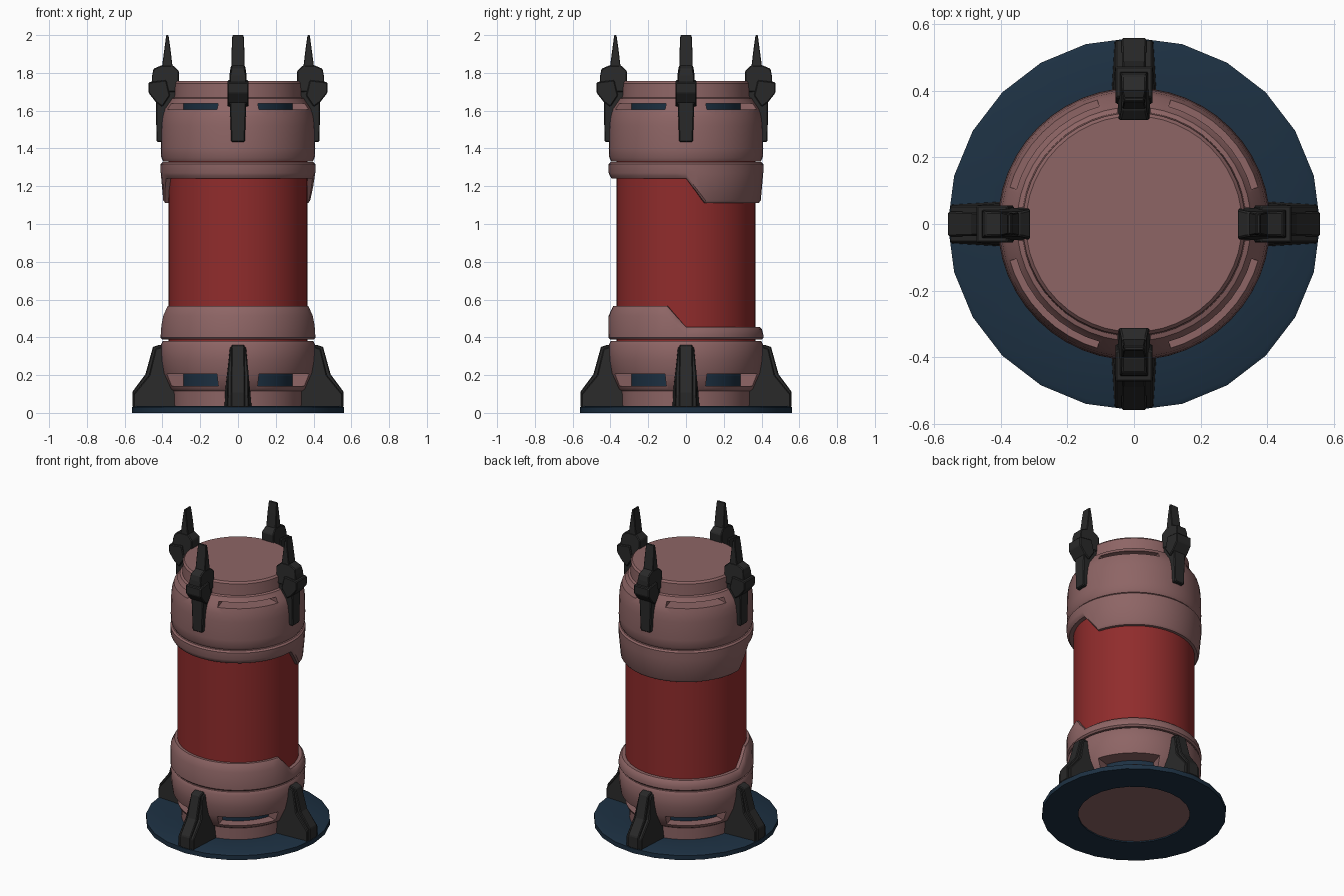
import bpy, bmesh
from math import radians, sin, cos, pi

if "Cube" in bpy.data.objects:
    bpy.data.objects.remove(bpy.data.objects["Cube"])


def material(name, rgb):
    m = bpy.data.materials.new(name)
    m.diffuse_color = (*rgb, 1)
    m.use_nodes = True
    m.node_tree.nodes["Principled BSDF"].inputs["Base Color"].default_value = m.diffuse_color
    return m


PINK = material("dusty_pink", (0.27, 0.13, 0.13))
RED = material("deep_red", (0.28, 0.025, 0.025))
BLUE = material("dark_blue", (0.012, 0.03, 0.055))
BLACK = material("charcoal", (0.022, 0.022, 0.022))


def finish(bm, name, mat, smooth=35):
    bmesh.ops.remove_doubles(bm, verts=bm.verts, dist=1e-5)
    loose = [e for e in bm.edges if not e.link_faces]
    bmesh.ops.delete(bm, geom=loose, context='EDGES')
    bmesh.ops.recalc_face_normals(bm, faces=bm.faces)
    me = bpy.data.meshes.new(name)
    bm.to_mesh(me)
    bm.free()
    ob = bpy.data.objects.new(name, me)
    bpy.context.collection.objects.link(ob)
    if mat:
        me.materials.append(mat)
    if smooth:
        smooth_by_angle(ob, smooth)
    return ob


def activate(ob):
    bpy.ops.object.select_all(action='DESELECT')
    ob.select_set(True)
    bpy.context.view_layer.objects.active = ob


def smooth_by_angle(ob, deg=35):
    activate(ob)
    bpy.ops.object.shade_smooth_by_angle(angle=radians(deg))


def revolve(name, section, mat, start=0, end=360, step=7.5, smooth=35):
    """Sweep a closed (r, z) section round z; section may depend on the angle."""
    bm = bmesh.new()
    full = end - start == 360
    count = round((end - start) / step) + (0 if full else 1)
    rings = []
    for i in range(count):
        deg = start + i * step
        pts = section(deg) if callable(section) else section
        a = radians(deg)
        rings.append([bm.verts.new((r * cos(a), r * sin(a), z)) for r, z in pts])
    n = len(rings[0])
    for i in range(count if full else count - 1):
        p, q = rings[i], rings[(i + 1) % count]
        for j in range(n):
            k = (j + 1) % n
            bm.faces.new((p[j], q[j], q[k], p[k]))
    if not full:
        bm.faces.new(rings[0])
        bm.faces.new(rings[-1])
    return finish(bm, name, mat, smooth)


def cut_slots(ob, z0, z1):
    """Four deep vent slots on the diagonals."""
    for i in range(4):
        cutter = revolve("slot_cutter", [(0.295, z0), (0.5, z0), (0.5, z1), (0.295, z1)],
                         None, 90 * i + 16.5, 90 * i + 73.5, 7.125, 0)
        cutter.hide_render = True
        mod = ob.modifiers.new("slot", 'BOOLEAN')
        mod.operation, mod.solver, mod.object = 'DIFFERENCE', 'EXACT', cutter
        activate(ob)
        bpy.ops.object.modifier_apply(modifier=mod.name)
        bpy.data.objects.remove(cutter)
    smooth_by_angle(ob)


def fins(name, profile, bevel=0.005):
    """Radial fin from (r, z, half width) points, repeated on four sides."""
    for i, side in enumerate(("right", "back", "left", "front")):
        bm = bmesh.new()
        a = [bm.verts.new((r, -w, z)) for r, z, w in profile]
        b = [bm.verts.new((r, w, z)) for r, z, w in profile]
        bm.faces.new(a)
        bm.faces.new(b[::-1])
        for j in range(len(a)):
            k = (j + 1) % len(a)
            bm.faces.new((a[j], b[j], b[k], a[k]))
        ob = finish(bm, f"{side}_{name}", BLACK, 0)
        ob.rotation_euler.z = i * pi / 2
        mod = ob.modifiers.new("bevel", 'BEVEL')
        mod.width, mod.segments = bevel, 1


def blend(deg, a, b):
    return min(max((deg - a) / (b - a), 0), 1)


# Base plate ring
revolve("base_ring", [(0.34, 0), (0.56, 0), (0.56, 0.03), (0.545, 0.037), (0.34, 0.037)], BLUE, step=15)

# Lower housing with vents
lower = revolve("lower_housing", [(0, 0.008), (0.342, 0.008), (0.345, 0.115), (0.36, 0.126),
                                  (0.395, 0.21), (0.406, 0.28), (0.409, 0.36), (0.398, 0.38), (0, 0.38)], PINK)
cut_slots(lower, 0.142, 0.207)
revolve("lower_vent_core", [(0, 0.1), (0.3, 0.1), (0.3, 0.25), (0, 0.25)], BLUE)

# Red canister
revolve("canister", [(0, 0.37), (0.368, 0.37), (0.368, 1.34), (0, 1.34)], RED)


# Lower collar: tall across the front, low across the back
def lower_section(deg):
    t = blend(deg, 180, 195) - blend(deg, 345, 360)
    top = 0.455 + 0.11 * t
    return [(0.36, 0.388), (0.4, 0.388), (0.41, 0.398), (0.409, top - 0.04 - 0.01 * t),
            (0.402 - 0.01 * t, top - 0.012), (0.39 - 0.005 * t, top), (0.36, top)]


revolve("lower_collar", lower_section, PINK)


# Upper collar: short across the front, deep across the back
def upper_section(deg):
    t = blend(deg, 0, 15) - blend(deg, 180, 195)
    low = 1.242 - 0.13 * t
    return [(0.36, 1.327), (0.4, 1.327), (0.41, 1.317), (0.409, 1.27),
            (0.404 - 0.008 * t, low + 0.014), (0.394 - 0.008 * t, low), (0.36, low)]


revolve("upper_collar", upper_section, PINK)

# Head with vents and cap
head = revolve("head_housing", [(0, 1.332), (0.396, 1.332), (0.406, 1.35), (0.409, 1.4), (0.406, 1.52),
                                (0.4, 1.57), (0.388, 1.61), (0.36, 1.65), (0.352, 1.665), (0.338, 1.67),
                                (0.335, 1.745), (0.325, 1.757), (0, 1.757)], PINK)
cut_slots(head, 1.605, 1.637)
revolve("head_vent_core", [(0, 1.57), (0.3, 1.57), (0.3, 1.65), (0, 1.65)], BLUE)

# Feet: flared buttress plus a raised centre rib
fins("foot", [(0.32, 0.03, 0.072), (0.552, 0.03, 0.058), (0.552, 0.1, 0.056), (0.47, 0.2, 0.056),
              (0.437, 0.34, 0.042), (0.39, 0.355, 0.042), (0.32, 0.12, 0.07)])
fins("foot_rib", [(0.34, 0.03, 0.038), (0.559, 0.03, 0.038), (0.559, 0.112, 0.038), (0.49, 0.205, 0.036),
                  (0.45, 0.35, 0.034), (0.41, 0.362, 0.034), (0.36, 0.34, 0.034)])

# Crown prongs: clamp leg, shoulder block, outer boss and spike
fins("prong_leg", [(0.385, 1.435, 0.036), (0.432, 1.435, 0.036), (0.434, 1.66, 0.044),
                   (0.45, 1.72, 0.044), (0.31, 1.76, 0.044), (0.31, 1.66, 0.044)])
fins("prong_boss", [(0.4, 1.62, 0.056), (0.435, 1.645, 0.056), (0.474, 1.695, 0.056),
                    (0.474, 1.75, 0.056), (0.38, 1.762, 0.056), (0.36, 1.68, 0.056)])
fins("prong_block", [(0.315, 1.7, 0.05), (0.46, 1.7, 0.046), (0.455, 1.785, 0.044), (0.447, 1.822, 0.036),
                     (0.405, 1.84, 0.036), (0.345, 1.84, 0.036), (0.312, 1.81, 0.044)])
fins("prong_spike", [(0.34, 1.78, 0.036), (0.41, 1.78, 0.036), (0.4, 1.85, 0.035),
                     (0.388, 1.94, 0.033), (0.38, 2.0, 0.03), (0.368, 2.0, 0.03), (0.358, 1.93, 0.033)],
     0.003)
